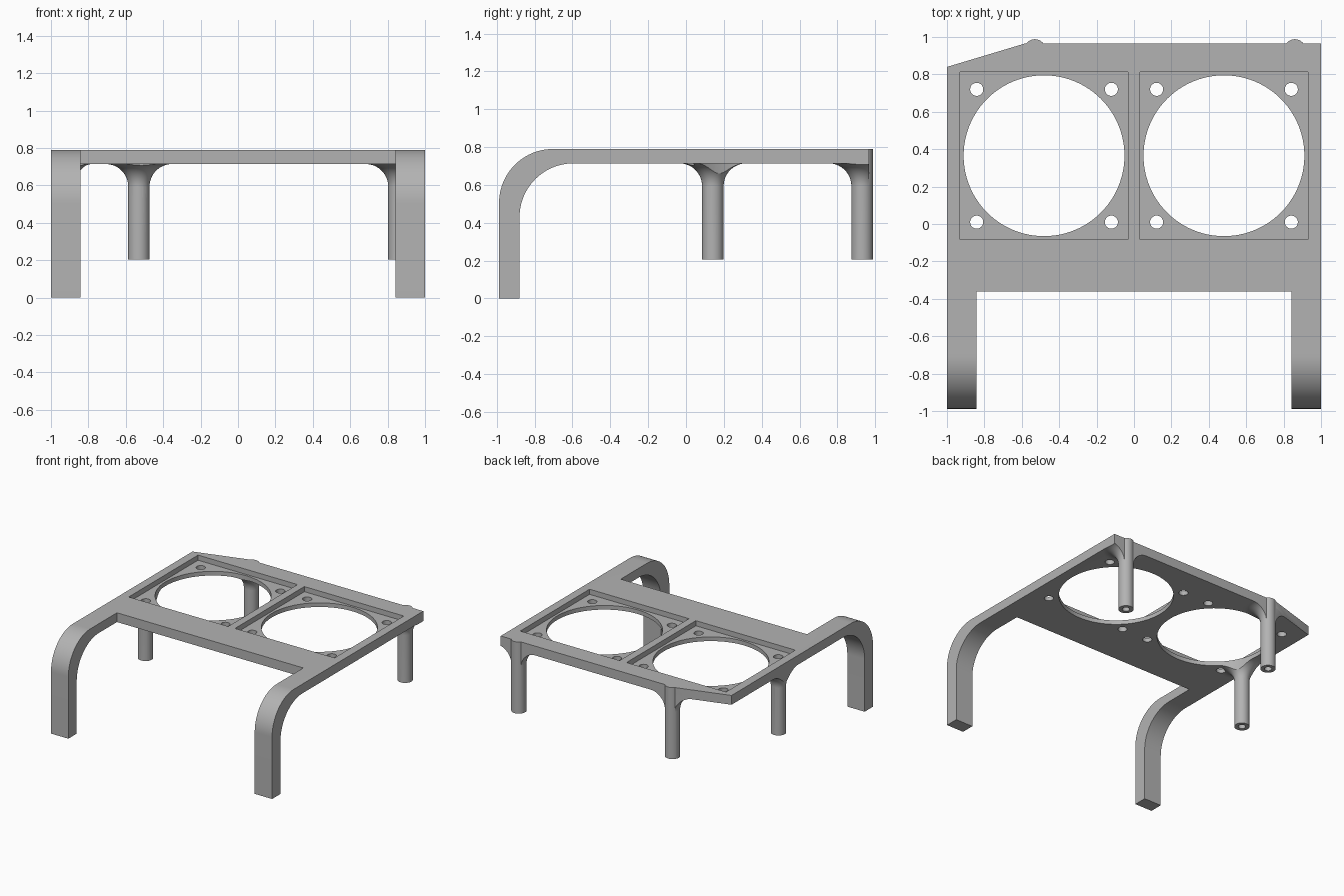
import bpy, bmesh
from math import sin, cos, pi
from mathutils import Matrix, Vector

if "Cube" in bpy.data.objects:
    bpy.data.objects.remove(bpy.data.objects["Cube"], do_unlink=True)

TOP, UNDER, BACK, FRONT = 0.79, 0.714, 0.966, -0.988
LEG_IN, FOOT, BEND = 0.843, 0.205, 0.285
POST_R, FLARE = 0.057, 0.12
POSTS = [(-0.53, 0.931), (0.86, 0.931), (-0.936, 0.142)]

grey = bpy.data.materials.new("plain grey")
grey.use_nodes = True
colour = (0.45, 0.45, 0.45, 1)
grey.diffuse_color = colour
grey.node_tree.nodes["Principled BSDF"].inputs["Base Color"].default_value = colour


def finish(name, bm):
    bmesh.ops.recalc_face_normals(bm, faces=bm.faces)
    mesh = bpy.data.meshes.new(name)
    bm.to_mesh(mesh)
    bm.free()
    mesh.materials.append(grey)
    ob = bpy.data.objects.new(name, mesh)
    bpy.context.collection.objects.link(ob)
    return ob


def prism(name, points, direction):
    """Extrude a flat outline along a direction."""
    bm = bmesh.new()
    face = bm.faces.new([bm.verts.new(p) for p in points])
    out = bmesh.ops.extrude_face_region(bm, geom=[face])
    moved = [v for v in out["geom"] if isinstance(v, bmesh.types.BMVert)]
    bmesh.ops.translate(bm, verts=moved, vec=Vector(direction))
    return finish(name, bm)


def box(name, x0, x1, y0, y1, z0, z1):
    corners = [(x0, y0, z0), (x1, y0, z0), (x1, y1, z0), (x0, y1, z0)]
    return prism(name, corners, (0, 0, z1 - z0))


def cylinder(name, x, y, r, z0, z1, sides=48):
    bm = bmesh.new()
    bmesh.ops.create_cone(bm, cap_ends=True, segments=sides, radius1=r, radius2=r,
                          depth=z1 - z0,
                          matrix=Matrix.Translation((x, y, (z0 + z1) / 2)))
    return finish(name, bm)


def lathe(name, x, y, profile, sides=48):
    """Solid of revolution from (radius, height) pairs."""
    bm = bmesh.new()
    rings = [[bm.verts.new((x + r * cos(2 * pi * i / sides),
                            y + r * sin(2 * pi * i / sides), z))
              for i in range(sides)] for r, z in profile]
    for low, high in zip(rings, rings[1:]):
        for i in range(sides):
            j = (i + 1) % sides
            bm.faces.new((low[i], low[j], high[j], high[i]))
    bm.faces.new(rings[0])
    bm.faces.new(rings[-1])
    return finish(name, bm)


def combine(target, tool, operation):
    mod = target.modifiers.new("cut", 'BOOLEAN')
    mod.operation, mod.solver, mod.object = operation, 'EXACT', tool
    bpy.context.view_layer.objects.active = target
    bpy.ops.object.modifier_apply(modifier=mod.name)
    bpy.data.objects.remove(tool, do_unlink=True)


def arc(cy, cz, steps=24):
    """Quarter bend from the top of a circle round to its front."""
    return [(cy - BEND * sin(pi / 2 * i / steps), cz + BEND * cos(pi / 2 * i / steps))
            for i in range(steps + 1)]


# Frame: bent side profile across the full width
leg_back = FRONT + 0.108
side = [(BACK, UNDER), (BACK, TOP)] + arc(FRONT + BEND, TOP - BEND)
side += [(FRONT, 0), (leg_back, 0)] + arc(leg_back + BEND, UNDER - BEND)[::-1]
stand = prism("stand_frame", [(-1, y, z) for y, z in side], (2, 0, 0))

# Gap between the front legs, and the slanted rear corner
combine(stand, box("leg_gap", -LEG_IN, LEG_IN, -1.2, -0.36, -0.2, 1), 'DIFFERENCE')
slope = (BACK - 0.84) / 0.42
wedge = [(-1.1, 0.84 - 0.1 * slope), (-0.48, 0.84 + 0.52 * slope), (-0.48, 1.3), (-1.1, 1.3)]
combine(stand, prism("corner_cut", [(x, y, 0.4) for x, y in wedge], (0, 0, 1)), 'DIFFERENCE')

# Posts with flared tops trimmed to the plate outline
outline = [(-1, -0.36), (1, -0.36), (1, BACK), (-0.58, BACK), (-1, 0.84)]
for x, y in POSTS:
    flare = [(POST_R * 0.98, UNDER - FLARE - 0.02)]
    for i in range(17):
        a = pi / 2 * i / 16
        flare.append((POST_R + FLARE * (1 - cos(a)), UNDER - FLARE * (1 - sin(a))))
    flare.append((POST_R + FLARE, UNDER + 0.02))
    collar = lathe("post_flare", x, y, flare)
    trim = prism("outline_trim", [(px, py, 0.4) for px, py in outline], (0, 0, 0.6))
    combine(collar, trim, 'INTERSECT')
    combine(stand, collar, 'UNION')
    combine(stand, cylinder("post", x, y, POST_R, FOOT, TOP), 'UNION')
    combine(stand, cylinder("post_bore", x, y, 0.028, FOOT - 0.1, FOOT + 0.25, 32), 'DIFFERENCE')

# Square recesses with a round opening and four screw holes each
cy = 0.365
for cx in (-0.481, 0.481):
    combine(stand, box("recess", cx - 0.45, cx + 0.45, cy - 0.448, cy + 0.448, 0.748, 1),
            'DIFFERENCE')
    combine(stand, cylinder("opening", cx, cy, 0.43, 0.4, 1, 96), 'DIFFERENCE')
    for sx in (-1, 1):
        for sy in (-1, 1):
            combine(stand, cylinder("screw_hole", cx + sx * 0.36, cy + sy * 0.355,
                                    0.035, 0.4, 1, 32), 'DIFFERENCE')

# Smooth bends, crisp edges
bpy.ops.object.select_all(action='DESELECT')
stand.select_set(True)
bpy.context.view_layer.objects.active = stand
bpy.ops.object.shade_smooth_by_angle(angle=pi / 6)
